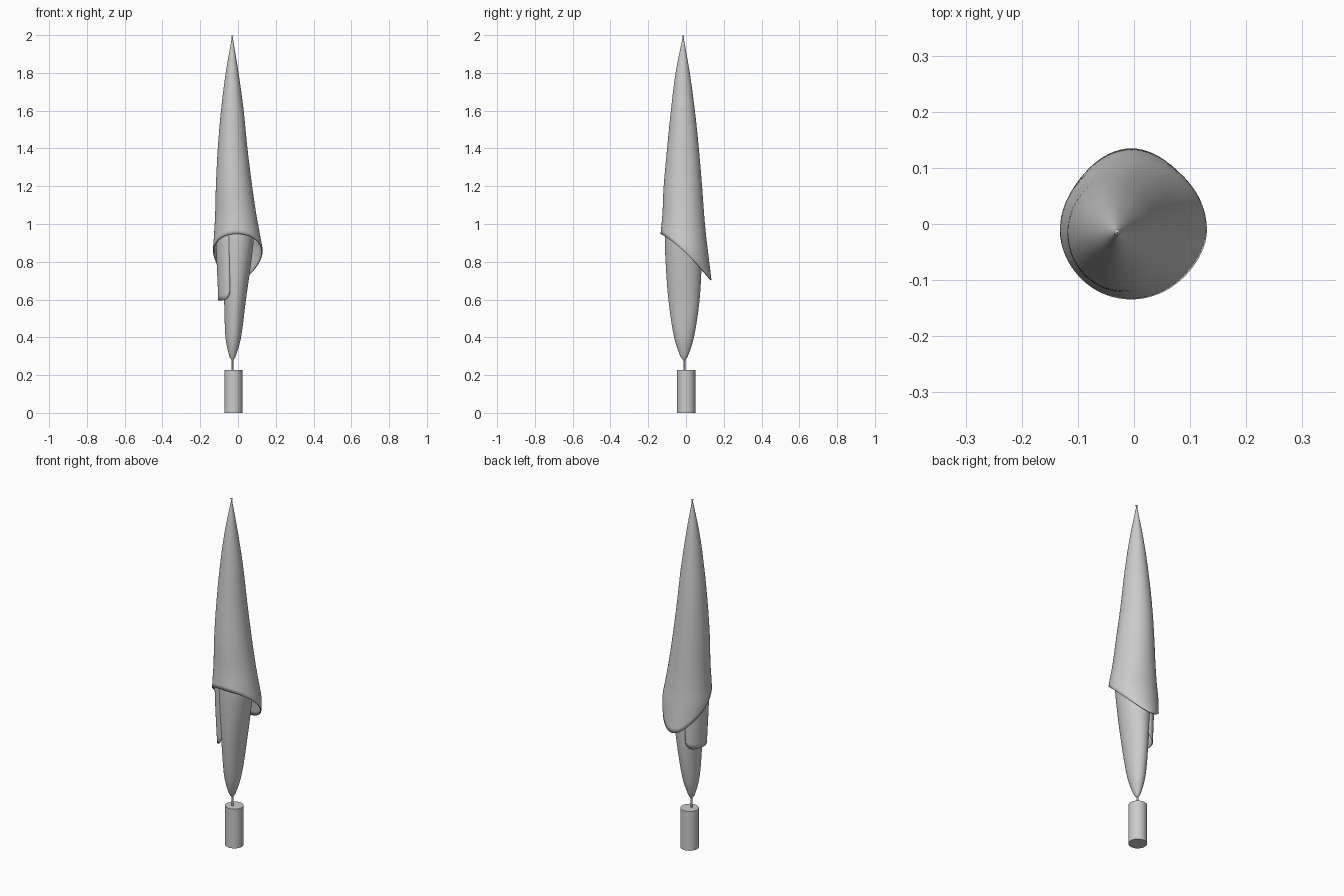
import bpy, math

if "Cube" in bpy.data.objects:
    bpy.data.objects.remove(bpy.data.objects["Cube"], do_unlink=True)

grey = bpy.data.materials.new("light_grey")
grey.use_nodes = True
colour = (0.6, 0.6, 0.6, 1)
grey.diffuse_color = colour
grey.node_tree.nodes["Principled BSDF"].inputs["Base Color"].default_value = colour

# Height, then the extents on -x, +x, -y, +y
HOOD = [(0.7, -.12, .11, -.138, .135), (.85, -.132, .13, -.138, .117),
        (.94, -.127, .117, -.135, .106), (1.05, -.121, .097, -.125, .096),
        (1.2, -.117, .075, -.118, .085), (1.4, -.107, .05, -.1, .068),
        (1.6, -.09, .03, -.08, .047), (1.8, -.065, .003, -.055, .02),
        (2.0, -.03, -.03, -.015, -.015)]
BODY = [(.275, -.031, -.027, -.012, -.008), (.3, -.046, -.012, -.03, .01),
        (.4, -.066, .016, -.063, .042), (.6, -.074, .042, -.093, .072),
        (.8, -.09, .07, -.108, .083), (.95, -.1, .083, -.112, .085),
        (1.1, -.1, .06, -.1, .07)]


def section(rows, z):
    """Smoothly interpolated extents at one height."""
    i = 0
    while i < len(rows) - 2 and z > rows[i + 1][0]:
        i += 1
    a, b = rows[i], rows[i + 1]
    before, after = rows[max(i - 1, 0)], rows[min(i + 2, len(rows) - 1)]
    h = b[0] - a[0]
    t = (z - a[0]) / h
    out = []
    for k in range(1, 5):
        m0 = (b[k] - before[k]) / (b[0] - before[0]) * h
        m1 = (after[k] - a[k]) / (after[0] - a[0]) * h
        out.append((2*t**3 - 3*t**2 + 1) * a[k] + (t**3 - 2*t**2 + t) * m0
                   + (3*t**2 - 2*t**3) * b[k] + (t**3 - t**2) * m1)
    return out


def point(rows, angle, z, offset=0):
    x0, x1, y0, y1 = section(rows, z)
    c, s = math.cos(angle), math.sin(angle)
    return ((x0 + x1) / 2 + ((x1 - x0) / 2 + offset) * c,
            (y0 + y1) / 2 + ((y1 - y0) / 2 + offset) * s, z)


def finish(obj):
    if not obj.data.materials:
        obj.data.materials.append(grey)
    bpy.ops.object.select_all(action='DESELECT')
    bpy.context.view_layer.objects.active = obj
    obj.select_set(True)
    bpy.ops.object.shade_smooth_by_angle(angle=math.radians(40))


def sheet(name, surface, columns, rings, closed, thickness=0):
    """Build a grid surface from a function of two 0..1 parameters."""
    verts = [surface(j / columns, i / rings)
             for i in range(rings + 1) for j in range(columns + (not closed))]
    n = columns if closed else columns + 1
    faces = [(i*n + j, i*n + (j + 1) % n, (i + 1)*n + (j + 1) % n, (i + 1)*n + j)
             for i in range(rings) for j in range(columns)]
    mesh = bpy.data.meshes.new(name)
    mesh.from_pydata(verts, [], faces)
    obj = bpy.data.objects.new(name, mesh)
    bpy.context.collection.objects.link(obj)
    if thickness:
        mod = obj.modifiers.new("Thickness", 'SOLIDIFY')
        mod.thickness = thickness
        mod.offset = -1
    finish(obj)
    return obj


# Outer hood with a rim slanting down towards the back
def hood(u, v):
    angle = 2 * math.pi * u
    s = math.sin(angle)
    rim = .855 - .1225 * s - .03 * s * s
    return point(HOOD, angle, rim + (1.998 - rim) * v)


# Inner spindle
def body(u, v):
    return point(BODY, 2 * math.pi * u, .275 + .825 * v ** 1.3)


# Overlapping fold on the -x side, blending into the spindle at its edges
def fold(u, v):
    angle = math.radians(115 + 130 * u)
    bulge = max(math.sin(math.pi * u), 0) ** .6
    low = .595 + .04 * (2 * u - 1) ** 6
    z = low + (.98 - low) * v
    return point(BODY, angle, z, -.002 + (.033 - .015 * v) * bulge)


sheet("outer_hood", hood, 72, 50, True, .006)
sheet("inner_spindle", body, 64, 36, True)
sheet("side_fold", fold, 30, 14, False, .004)

# Stem and cylindrical base
for name, radius, low, high, x, y in (("stem", .005, .2, .29, -.029, -.008),
                                      ("base_cylinder", .048, 0, .226, -.024, .001)):
    bpy.ops.mesh.primitive_cylinder_add(vertices=48, radius=radius, depth=high - low,
                                        location=(x, y, (low + high) / 2))
    obj = bpy.context.object
    obj.name = name
    finish(obj)
